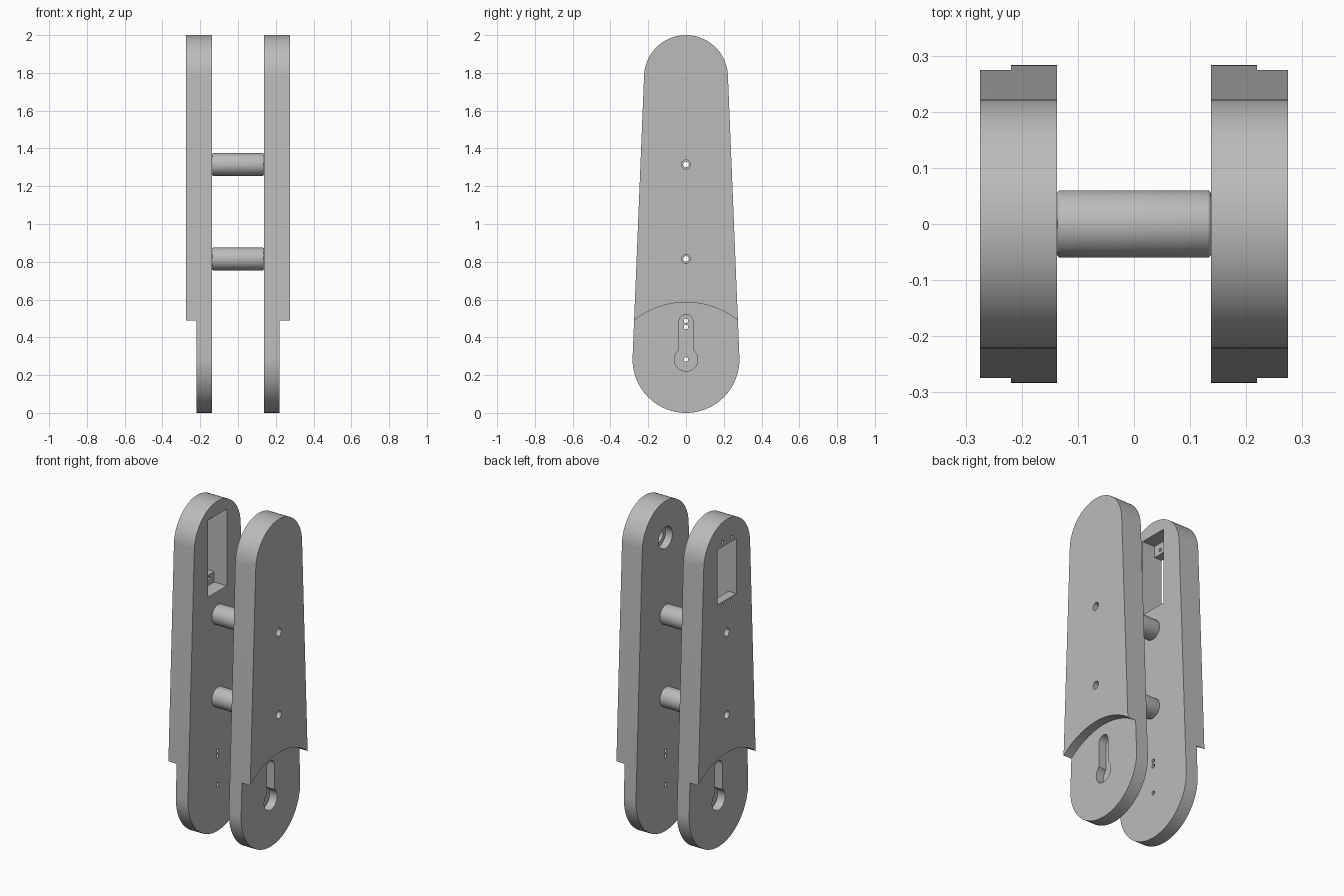
import bpy, bmesh, math
from mathutils import Matrix

cube = bpy.data.objects.get("Cube")
if cube:
    bpy.data.objects.remove(cube, do_unlink=True)

grey = bpy.data.materials.new("plain grey")
grey.use_nodes = True
COLOUR = (0.5, 0.5, 0.5, 1)
grey.diffuse_color = COLOUR
grey.node_tree.nodes["Principled BSDF"].inputs["Base Color"].default_value = COLOUR

INNER, STEP, OUTER = 0.1375, 0.219, 0.2745   # plate faces along x
BASE_R, TOP_R = 0.283, 0.222                 # end radii of a plate
TOP_Z = 2 - TOP_R
SPACER_Z = (0.815, 1.315)


def make_object(name, bm):
    bmesh.ops.recalc_face_normals(bm, faces=bm.faces)
    mesh = bpy.data.meshes.new(name)
    bm.to_mesh(mesh)
    bm.free()
    mesh.materials.append(grey)
    obj = bpy.data.objects.new(name, mesh)
    bpy.context.collection.objects.link(obj)
    return obj


def prism(name, outline, x0, x1):
    """Extrude a (y, z) outline from x0 to x1."""
    bm = bmesh.new()
    face = bm.faces.new([bm.verts.new((x0, y, z)) for y, z in outline])
    grown = bmesh.ops.extrude_face_region(bm, geom=[face])["geom"]
    verts = [v for v in grown if isinstance(v, bmesh.types.BMVert)]
    bmesh.ops.translate(bm, verts=verts, vec=(x1 - x0, 0, 0))
    return make_object(name, bm)


def arc(z, r, start, end, n):
    return [(r * math.cos(start + (end - start) * i / n),
             z + r * math.sin(start + (end - start) * i / n)) for i in range(n + 1)]


def circle(z, r, n=32, y=0):
    return [(y + a, b) for a, b in arc(z, r, 0, math.tau, n)[:-1]]


def box(z0, z1, half):
    return [(-half, z0), (half, z0), (half, z1), (-half, z1)]


def cut(obj, outline, x0, x1):
    cutter = prism("cutter", outline, x0, x1)
    cutter.hide_render = True
    mod = obj.modifiers.new("cut", 'BOOLEAN')
    mod.operation = 'DIFFERENCE'
    mod.solver = 'EXACT'
    mod.object = cutter
    bpy.context.view_layer.objects.active = obj
    bpy.ops.object.modifier_apply(modifier=mod.name)
    bpy.data.objects.remove(cutter, do_unlink=True)


def smooth(obj):
    bpy.ops.object.select_all(action='DESELECT')
    obj.select_set(True)
    bpy.context.view_layer.objects.active = obj
    bpy.ops.object.shade_smooth_by_angle(angle=math.radians(30))


def plate(name, s):
    """Tapered side plate; s is the side along x."""
    tilt = math.asin((BASE_R - TOP_R) / (TOP_Z - BASE_R))
    outline = (arc(TOP_Z, TOP_R, tilt, math.pi - tilt, 48)
               + arc(BASE_R, BASE_R, math.pi - tilt, math.tau + tilt, 64))
    obj = prism(name, outline, s * INNER, s * OUTER)
    # Thinner rounded foot
    cut(obj, circle(0.14, 0.445, 128), s * STEP, s * 0.4)
    # Keyhole pocket: round end and slot
    half = 0.037
    join = math.acos(half / 0.062)
    keyhole = (arc(0.483, half, 0, math.pi, 16)
               + arc(BASE_R, 0.062, math.pi - join, math.tau + join, 32))
    cut(obj, keyhole, s * (STEP - 0.05), s * 0.3)
    # Small pin holes in the foot
    for z in (BASE_R, 0.455, 0.487):
        cut(obj, circle(z, 0.012, 16), s * 0.1, s * 0.3)
    # Bolt holes
    for z in SPACER_Z:
        cut(obj, circle(z, 0.024, 24), s * 0.1, s * 0.3)
    return obj


# Left plate with a stepped bearing seat
left_plate = plate("left_plate", 1)
cut(left_plate, circle(TOP_Z, 0.066, 40), 0.1, INNER + 0.045)
cut(left_plate, circle(TOP_Z, 0.04, 32), 0.1, INNER + 0.09)

# Right plate with a motor window, mounting ledges and screw holes
right_plate = plate("right_plate", -1)
cut(right_plate, box(1.452, 1.918, 0.09), -0.1, -INNER - 0.085)
cut(right_plate, box(1.515, 1.848, 0.09), -0.1, -0.3)
for z in (1.493, 1.876):
    for y in (-0.042, 0.042):
        cut(right_plate, circle(z, 0.01, 16, y), -0.1, -0.3)

for obj in (left_plate, right_plate):
    smooth(obj)

# Hollow chamfered spacers between the plates
for name, z in zip(("lower_spacer", "upper_spacer"), SPACER_Z):
    bm = bmesh.new()
    bmesh.ops.create_cone(bm, cap_ends=True, segments=48, radius1=0.06, radius2=0.06,
                          depth=2 * INNER)
    rims = [e for e in bm.edges if abs(e.verts[0].co.z - e.verts[1].co.z) < 0.001]
    bmesh.ops.bevel(bm, geom=rims, offset=0.007, segments=3, profile=0.5, affect='EDGES')
    bm.transform(Matrix.Translation((0, 0, z)) @ Matrix.Rotation(math.pi / 2, 4, 'Y'))
    spacer = make_object(name, bm)
    cut(spacer, circle(z, 0.015, 24), -0.2, 0.2)
    smooth(spacer)
